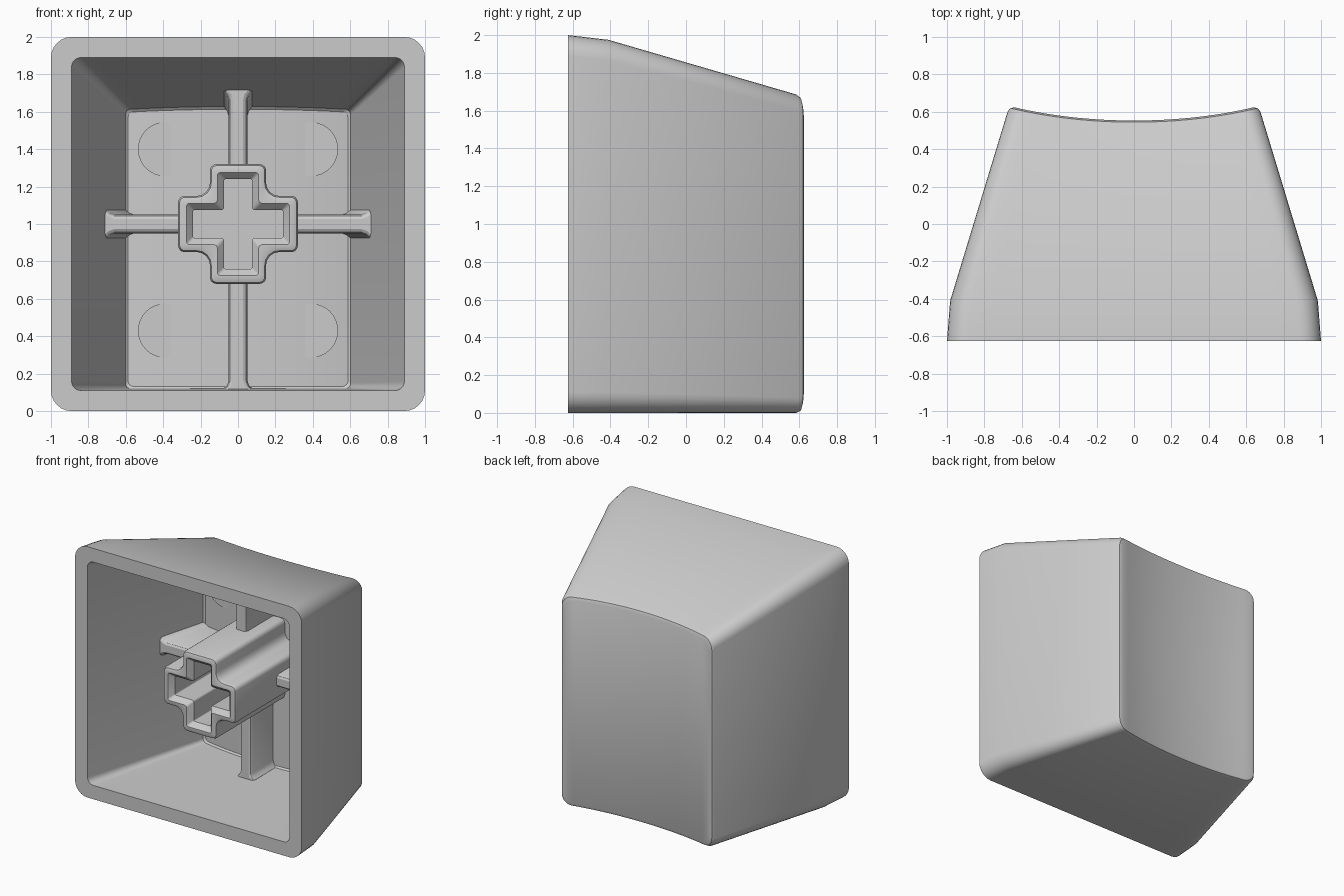
import bpy, bmesh, math

if "Cube" in bpy.data.objects:
    bpy.data.objects.remove(bpy.data.objects["Cube"])


def loft(name, rings, strip_caps=False):
    """Skin equal-length rings of points; close both ends with ngons or strips."""
    bm = bmesh.new()
    vs = [[bm.verts.new(p) for p in ring] for ring in rings]
    n = len(vs[0])
    for a, b in zip(vs, vs[1:]):
        for i in range(n):
            j = (i + 1) % n
            bm.faces.new((a[i], a[j], b[j], b[i]))
    for ring in (vs[0], vs[-1]):
        if strip_caps:
            for i in range(n // 2 - 1):
                bm.faces.new((ring[i], ring[i + 1], ring[n - 2 - i], ring[n - 1 - i]))
        else:
            bm.faces.new(ring)
    bmesh.ops.recalc_face_normals(bm, faces=bm.faces)
    mesh = bpy.data.meshes.new(name)
    bm.to_mesh(mesh)
    bm.free()
    mesh.polygons.foreach_set("use_smooth", [True] * len(mesh.polygons))
    mesh.set_sharp_from_angle(angle=math.radians(28))
    obj = bpy.data.objects.new(name, mesh)
    bpy.context.collection.objects.link(obj)
    return obj


def lerp_table(table, y):
    for a, b in zip(table, table[1:]):
        if y <= b[0] or b is table[-1]:
            t = (y - a[0]) / (b[0] - a[0])
            return [p + (q - p) * t for p, q in zip(a[1:], b[1:])]


# Wall tapers: y, half width, bottom z, top z, corner radius
OUTER = [(-0.625, 1.0, 0, 2.0, 0.11), (-0.41, 0.983, 0, 1.975, 0.11), (0.62, 0.67, 0, 1.675, 0.08)]
INNER = [(-0.625, 0.89, 0.11, 1.89, 0.05), (0.43, 0.60, 0.12, 1.61, 0.03)]


def half_profile(hw, r, n=6, m=16):
    """Lower half of a rounded rectangle as (x, height above the edge)."""
    arc = [(r * (1 - math.cos(t)), r * (1 - math.sin(t)))
           for t in (math.pi / 2 * i / n for i in range(n + 1))]
    left = [(-hw + x, d) for x, d in arc]
    mid = [((hw - r) * (2 * i / m - 1), 0) for i in range(1, m)]
    return left + mid + [(-x, d) for x, d in reversed(left)]


def wall_ring(table, y, inset=0, dish=None):
    """Rounded rectangle section; with dish the section follows a curved face."""
    hw, z0, z1, r = lerp_table(table, y)
    low, high = [], []
    for i, (x, d) in enumerate(half_profile(hw - inset, r)):
        yy = y
        if dish is not None:
            yy = dish + x * x / 5.9
            hw, z0, z1, r = lerp_table(table, yy)
            x, d = half_profile(hw - inset, r)[i]
        low.append((x, yy, z0 + inset + d))
        high.append((x, yy, z1 - inset - d))
    return low + high[::-1]


# Shell: dished outer face, tapered walls, open front, hollow interior
shell = loft("cap_shell", [
    wall_ring(OUTER, 0.6, 0.03, 0.553),
    wall_ring(OUTER, 0.6, 0.009, 0.544),
    wall_ring(OUTER, 0.6, 0.0, 0.522),
    wall_ring(OUTER, -0.41),
    wall_ring(OUTER, -0.625),
    wall_ring(INNER, -0.625),
    wall_ring(INNER, 0.43, 0.0, 0.36),
    wall_ring(INNER, 0.43, 0.012, 0.372),
], strip_caps=True)


def fillet(corner, p, q, r, n=4):
    """Round a right-angled corner between directions p and q."""
    out = []
    for i in range(n + 1):
        t = math.pi / 2 * i / n
        a, b = r * (1 - math.sin(t)), r * (1 - math.cos(t))
        out.append((corner[0] + p[0] * a + q[0] * b, corner[1] + p[1] * a + q[1] * b))
    return out


def cross_ring(y, a, b, r_out, r_in):
    """Plus-shaped outline with arm length a and arm half width b."""
    quad = (fillet((a, b), (0, -1), (-1, 0), r_out)
            + fillet((b, b), (1, 0), (0, 1), r_in)
            + fillet((b, a), (0, -1), (-1, 0), r_out))
    pts = []
    for k in range(4):
        c, s = round(math.cos(k * math.pi / 2)), round(math.sin(k * math.pi / 2))
        pts += [(c * x - s * z, y, 1.0 + s * x + c * z) for x, z in quad]
    return pts


# Stem: plus-shaped post with a plus-shaped socket
loft("stem", [
    cross_ring(0.45, 0.32, 0.15, 0.035, 0.07),
    cross_ring(-0.465, 0.32, 0.15, 0.035, 0.07),
    cross_ring(-0.483, 0.313, 0.143, 0.032, 0.075),
    cross_ring(-0.49, 0.297, 0.127, 0.028, 0.075),
    cross_ring(-0.49, 0.275, 0.11, 0.015, 0.02),
    cross_ring(-0.45, 0.24, 0.075, 0.01, 0.015),
    cross_ring(0.02, 0.24, 0.075, 0.01, 0.015),
])


# Ribs: from stem to walls, flared where they meet the wall
def rib(name, k, y_front, taper):
    c, s = round(math.cos(k * math.pi / 2)), round(math.sin(k * math.pi / 2))
    rings = []
    for y, w in ((y_front, 0.028), (y_front + 0.008, 0.042), (y_front + 0.025, 0.05), (0.45, 0.05)):
        e = 0.885 - taper * (y + 0.625) / 1.055
        side = [(0.25, w), (e - 0.045, w), (e - 0.02, w + 0.008), (e, w + 0.025), (e + 0.04, w + 0.025)]
        ring = side + [(u, -v) for u, v in reversed(side)]
        rings.append([(c * u - s * v, y, 1.0 + s * u + c * v) for u, v in ring])
    loft(name, rings)


rib("right_rib", 0, 0.03, 0.285)
rib("top_rib", 1, 0.03, 0.275)
rib("left_rib", 2, 0.03, 0.285)
rib("bottom_rib", 3, 0.09, 0.005)

# Pads: shallow flat discs on the curved inner face
for x in (-0.39, 0.39):
    for z in (0.43, 1.4):
        loft("inner_pad", [[(x + 0.145 * math.cos(i * math.pi / 16), y, z + 0.145 * math.sin(i * math.pi / 16))
                            for i in range(32)] for y in (0.393, 0.45)])
